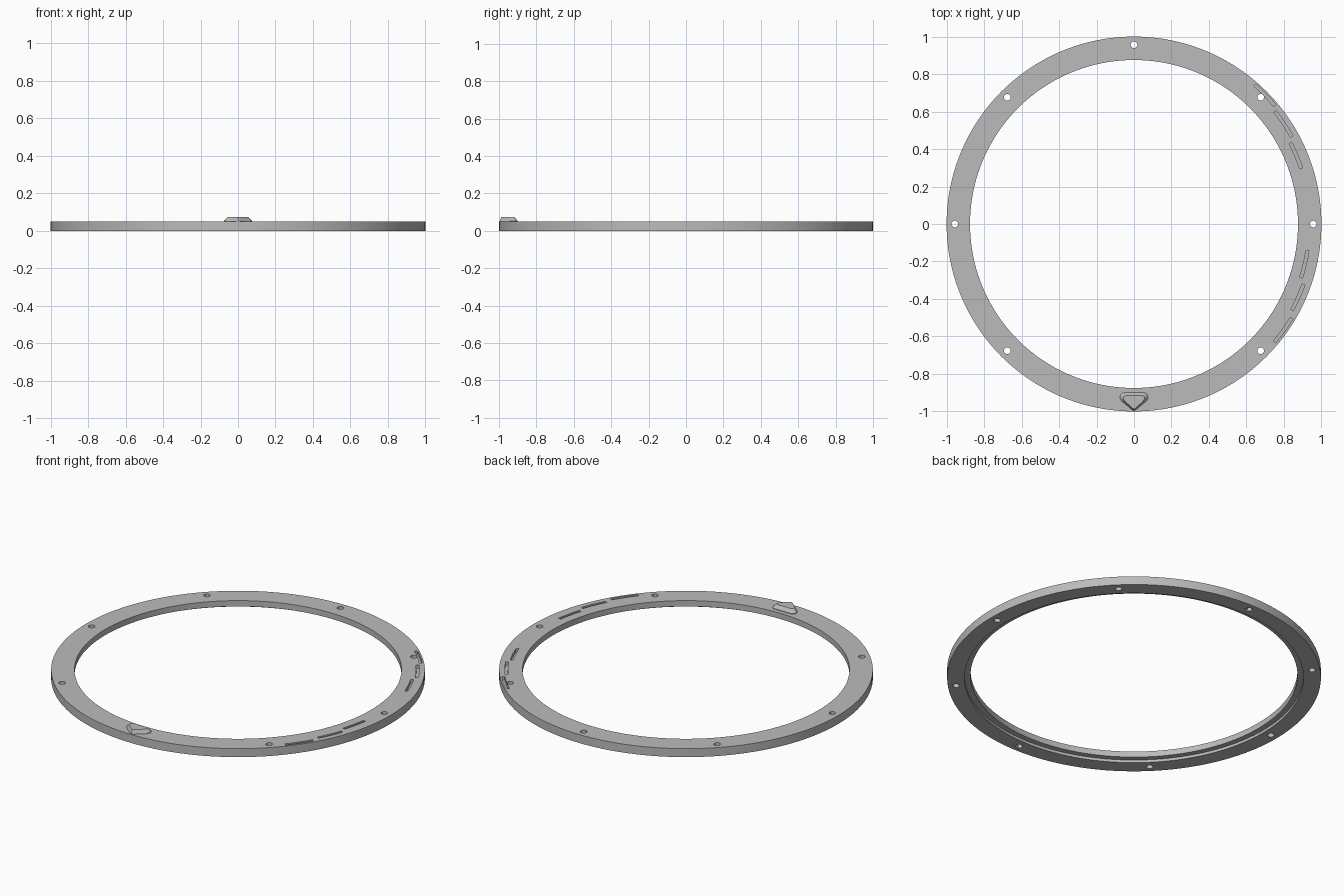
import bpy, bmesh
from math import cos, sin, radians, pi

cube = bpy.data.objects.get("Cube")
if cube:
    bpy.data.objects.remove(cube)

HEIGHT = 0.05
SEGMENTS = 160

grey = bpy.data.materials.new("plain grey")
grey.use_nodes = True
grey.diffuse_color = (0.5, 0.5, 0.5, 1)
grey.node_tree.nodes["Principled BSDF"].inputs["Base Color"].default_value = (0.5, 0.5, 0.5, 1)


def make_object(name, bm):
    bmesh.ops.recalc_face_normals(bm, faces=bm.faces[:])
    mesh = bpy.data.meshes.new(name)
    bm.to_mesh(mesh)
    bm.free()
    mesh.materials.append(grey)
    obj = bpy.data.objects.new(name, mesh)
    bpy.context.collection.objects.link(obj)
    return obj


def bridge(bm, a, b):
    n = len(a)
    for i in range(n):
        bm.faces.new((a[i], a[(i + 1) % n], b[(i + 1) % n], b[i]))


def sweep(bm, profile, start, end, steps, closed=False):
    """Sweep an (r, z) profile about the z axis."""
    rows = []
    for i in range(steps if closed else steps + 1):
        a = start + (end - start) * i / steps
        rows.append([bm.verts.new((r * cos(a), r * sin(a), z)) for r, z in profile])
    for a, b in zip(rows, rows[1:]):
        bridge(bm, a, b)
    if closed:
        bridge(bm, rows[-1], rows[0])
    else:
        bm.faces.new(rows[0])
        bm.faces.new(rows[-1])


def cut(target, bm, name):
    cutter = make_object(name, bm)
    cutter.hide_render = True
    mod = target.modifiers.new(name, "BOOLEAN")
    mod.object = cutter
    mod.operation = "DIFFERENCE"
    mod.solver = "EXACT"
    bpy.ops.object.select_all(action="DESELECT")
    target.select_set(True)
    bpy.context.view_layer.objects.active = target
    bpy.ops.object.modifier_apply(modifier=mod.name)
    bpy.data.objects.remove(cutter)


# Ring with a shallow rebate under its inner edge
bm = bmesh.new()
sweep(bm, [(1, 0), (1, HEIGHT), (0.875, HEIGHT), (0.875, 0.016), (0.907, 0.016), (0.907, 0)],
      0, 2 * pi, SEGMENTS, closed=True)
ring = make_object("ring", bm)

# Eight screw holes
bm = bmesh.new()
for i in range(8):
    a = i * pi / 4
    made = bmesh.ops.create_cone(bm, cap_ends=True, segments=24, radius1=0.018, radius2=0.018, depth=0.3)
    bmesh.ops.translate(bm, verts=made["verts"], vec=(0.956 * cos(a), 0.956 * sin(a), 0))
cut(ring, bm, "hole_cutter")

# Two stepped groups of curved grooves in the top face
bm = bmesh.new()
grooves = [(0.982, 40, 49), (0.962, 29, 38.6), (0.94, 18.4, 27.4),
           (0.936, -17.8, -8.7), (0.96, -28.6, -19.6), (0.979, -40, -30.8)]
for r, a, b in grooves:
    lo, hi, floor = r - 0.008, r + 0.008, HEIGHT - 0.02
    sweep(bm, [(lo, floor), (hi, floor), (hi, 0.1), (lo, 0.1)], radians(a), radians(b), 10)
cut(ring, bm, "groove_cutter")
bpy.ops.object.shade_smooth_by_angle(angle=radians(30))

# Raised arrow marker with sloping sides, pointing outward
base_half = [(0.012, -0.99), (0.066, -0.944), (0.074, -0.932), (0.075, -0.918), (0.068, -0.906), (0.054, -0.9)]
top_half = [(0.009, -0.982), (0.050, -0.944), (0.055, -0.935), (0.056, -0.926), (0.052, -0.919), (0.044, -0.916)]


def outline(bm, half, tip, z):
    points = [(0, tip)] + half + [(-x, y) for x, y in reversed(half)]
    return [bm.verts.new((x, y, z)) for x, y in points]


bm = bmesh.new()
loops = [outline(bm, base_half, -0.996, HEIGHT - 0.002),
         outline(bm, base_half, -0.996, HEIGHT + 0.003),
         outline(bm, top_half, -0.988, 0.073)]
for a, b in zip(loops, loops[1:]):
    bridge(bm, a, b)
bm.faces.new(loops[0])
bm.faces.new(loops[-1])
make_object("arrow_marker", bm)
